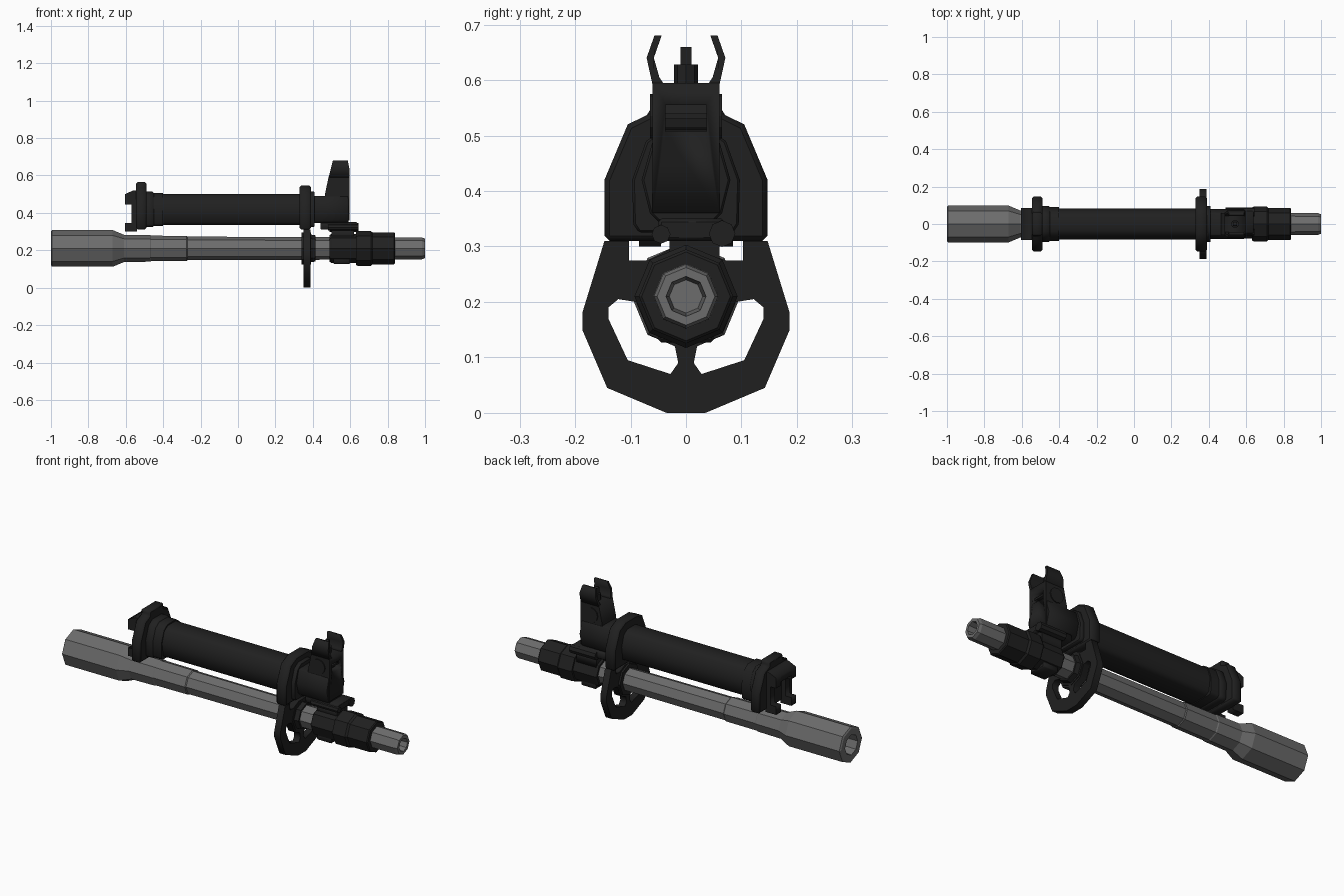
import bpy, bmesh, math
from mathutils import Vector

if "Cube" in bpy.data.objects:
    bpy.data.objects.remove(bpy.data.objects["Cube"])


def material(name, v):
    m = bpy.data.materials.new(name)
    m.diffuse_color = (v, v, v, 1)
    m.use_nodes = True
    m.node_tree.nodes["Principled BSDF"].inputs["Base Color"].default_value = m.diffuse_color
    return m


STEEL = material("grey steel", 0.15)
BLACK = material("black metal", 0.0145)


def finish(name, bm, mat, bevel=0):
    bmesh.ops.remove_doubles(bm, verts=bm.verts, dist=1e-5)
    bmesh.ops.recalc_face_normals(bm, faces=bm.faces)
    me = bpy.data.meshes.new(name)
    bm.to_mesh(me)
    bm.free()
    ob = bpy.data.objects.new(name, me)
    bpy.context.collection.objects.link(ob)
    me.materials.append(mat)
    if bevel:
        b = ob.modifiers.new("bevel", "BEVEL")
        b.width, b.segments, b.limit_method = bevel, 1, 'ANGLE'
        b.angle_limit = math.radians(50)
    return ob


def plate(name, outlines, axis, a, b, bevel=0, mat=BLACK):
    """Extrude outlines (later ones are holes): yz along x, or xz along y."""
    cu = bpy.data.curves.new(name, 'CURVE')
    cu.dimensions, cu.fill_mode = '2D', 'BOTH'
    cu.extrude = (b - a) / 2
    for pts in outlines:
        s = cu.splines.new('POLY')
        s.points.add(len(pts) - 1)
        for p, (u, v) in zip(s.points, pts):
            p.co = (u, v, 0, 1)
        s.use_cyclic_u = True
    tmp = bpy.data.objects.new(name, cu)
    bpy.context.collection.objects.link(tmp)
    bpy.context.view_layer.update()
    me = bpy.data.meshes.new_from_object(tmp)
    bpy.data.objects.remove(tmp)
    bm = bmesh.new()
    bm.from_mesh(me)
    bpy.data.meshes.remove(me)
    mid = (a + b) / 2
    for v in bm.verts:
        x, y, z = v.co
        v.co = Vector((z + mid, x, y)) if axis == 'x' else Vector((x, mid - z, y))
    bmesh.ops.remove_doubles(bm, verts=bm.verts, dist=1e-5)
    bmesh.ops.dissolve_limit(bm, angle_limit=0.01, verts=bm.verts, edges=bm.edges)
    return finish(name, bm, mat, bevel)


def box(name, x, y, z, bevel=0):
    return plate(name, [[(y[0], z[0]), (y[1], z[0]), (y[1], z[1]), (y[0], z[1])]], 'x', *x, bevel)


def lathe(name, profile, mat, cy=0, cz=0.21, n=8, axis='x'):
    """Rings of (position, radius), capped at both ends."""
    bm = bmesh.new()
    rings = []
    for p, r in profile:
        ring = []
        for i in range(n):
            t = math.tau * i / n
            u, w = r * math.cos(t), r * math.sin(t)
            co = (p, cy + u, cz + w) if axis == 'x' else (cy + u, p, cz + w)
            ring.append(bm.verts.new(co))
        rings.append(ring)
    for q, r in zip(rings, rings[1:]):
        for i in range(n):
            j = (i + 1) % n
            bm.faces.new((q[i], q[j], r[j], r[i]))
    bm.faces.new(rings[0][::-1])
    bm.faces.new(rings[-1])
    return finish(name, bm, mat)


def sym(half):
    """Mirror a half outline in y."""
    return half + [(-y, z) for y, z in reversed(half)]


# Barrel with stepped outside and bored ends
lathe("barrel", [(-0.85, 0.05), (-1, 0.055), (-1, 0.09), (-0.995, 0.098), (-0.67, 0.098),
                 (-0.61, 0.073), (-0.47, 0.071), (-0.465, 0.068), (-0.275, 0.067),
                 (-0.27, 0.063), (0.36, 0.061), (0.985, 0.058), (1, 0.052),
                 (1, 0.036), (0.93, 0.030)], STEEL)

# Sleeve on the barrel under the sight
lathe("barrel_sleeve", [(0.49, 0.072), (0.50, 0.078), (0.63, 0.078), (0.63, 0.088), (0.64, 0.093),
                        (0.71, 0.093), (0.72, 0.085), (0.835, 0.085), (0.84, 0.08)], BLACK)
box("sleeve_lug", (0.51, 0.60), (-0.05, 0.05), (0.127, 0.17), 0.005)
lathe("retainer_collar", [(0.34, 0.085), (0.39, 0.085), (0.39, 0.074), (0.415, 0.07)], BLACK)

# Lower handguard retainer with two openings
outline = sym([(0.035, 0), (0.142, 0.045), (0.187, 0.15), (0.187, 0.18), (0.147, 0.31),
               (0.103, 0.31), (0.103, 0.275), (0.07, 0.275), (0.03, 0.295)])
hole = [(0.028, 0.07), (0.105, 0.095), (0.14, 0.17), (0.14, 0.19), (0.122, 0.205),
        (0.09, 0.2), (0.065, 0.14), (0.02, 0.12), (0.014, 0.09)]
plate("lower_retainer", [outline, hole, [(-y, z) for y, z in hole]], 'x', 0.35, 0.387)

# Upper handguard tube, steps and end caps
tube = sym([(0.05, 0.335), (0.075, 0.35), (0.084, 0.42), (0.065, 0.48), (0.035, 0.5)])
step = sym([(0.085, 0.325), (0.095, 0.34), (0.097, 0.42), (0.072, 0.49), (0.04, 0.513)])
plate("handguard_tube", [tube], 'x', -0.5, 0.36)
plate("rear_step", [step], 'x', -0.5, -0.45, 0.006)
plate("rear_small_step", [sym([(y * 0.94, 0.42 + (z - 0.42) * 0.94) for y, z in step[:5]])],
      'x', -0.46, -0.40)
plate("front_step", [step], 'x', 0.38, 0.41, 0.004)
cap = [(0.147, 0.31), (0.147, 0.42), (0.105, 0.52)]
plate("front_cap", [sym(cap + [(0.05, 0.547)])], 'x', 0.33, 0.39, 0.009)
plate("rear_cap", [sym(cap + [(0.063, 0.54), (0.063, 0.565)])], 'x', -0.545, -0.49, 0.009)

# Rear fork: notched cheeks and a sloping roof
fork = [(-0.54, 0.3), (-0.605, 0.3), (-0.605, 0.345), (-0.57, 0.345), (-0.57, 0.445),
        (-0.605, 0.445), (-0.605, 0.5), (-0.56, 0.52), (-0.54, 0.52)]
for side, y0 in (("left", -0.085), ("right", 0.045)):
    plate(side + "_fork_cheek", [fork], 'y', y0, y0 + 0.04)
plate("fork_roof", [[(-0.54, 0.465), (-0.605, 0.465), (-0.605, 0.5), (-0.56, 0.52), (-0.54, 0.52)]],
      'y', -0.05, 0.05)

# Gas block body and base of the sight
plate("gas_block", [sym([(0.05, 0.345), (0.065, 0.36), (0.08, 0.42), (0.06, 0.49)])],
      'x', 0.40, 0.59, 0.004)
box("base_plate", (0.44, 0.64), (-0.05, 0.07), (0.31, 0.35), 0.006)
box("base_neck", (0.50, 0.62), (-0.03, 0.06), (0.25, 0.32))
lathe("left_base_pin", [(0.48, 0.017), (0.645, 0.017)], BLACK, -0.045, 0.322)
lathe("right_base_pin", [(0.49, 0.024), (0.645, 0.024)], BLACK, 0.065, 0.323)

# Sight tower with a recessed window through it
tower_profile = [(0.465, 0.36), (0.595, 0.36), (0.595, 0.595), (0.485, 0.595), (0.465, 0.5)]
tower = plate("sight_tower", [tower_profile], 'y', -0.06, 0.06)
cutter = box("window_cutter", (0.56, 0.65), (-0.037, 0.037), (0.507, 0.555))
cutter.hide_render = cutter.hide_viewport = True
cut = tower.modifiers.new("window", "BOOLEAN")
cut.object, cut.operation, cut.solver = cutter, 'DIFFERENCE', 'EXACT'
box("window_bar", (0.55, 0.585), (-0.037, 0.037), (0.53, 0.54))
lathe("tower_cross_pin", [(-0.065, 0.04), (0.065, 0.04)], BLACK, 0.53, 0.535, 12, 'y')

# Sight ears, kinked outward and raked at the rear
ear = [(0.035, 0.585), (0.06, 0.59), (0.071, 0.64), (0.057, 0.68), (0.044, 0.68), (0.058, 0.64),
       (0.048, 0.605)]
for side, s in (("left", -1), ("right", 1)):
    ob = plate(side + "_sight_ear", [[(s * y, z) for y, z in ear]], 'x', 0.485, 0.595)
    for v in ob.data.vertices:
        if v.co.x < 0.54:
            v.co.x += max(0, v.co.z - 0.59) * 0.25
        elif v.co.z > 0.67:
            v.co.x -= 0.008

# Front post
lathe("post_base", [(0.59, 0.022), (0.628, 0.022)], BLACK, 0, 0, 8)
post = bpy.data.objects["post_base"]
for v in post.data.vertices:
    v.co = Vector((0.54 + v.co.y, v.co.z, v.co.x))
box("sight_post", (0.53, 0.55), (-0.01, 0.01), (0.62, 0.66))
